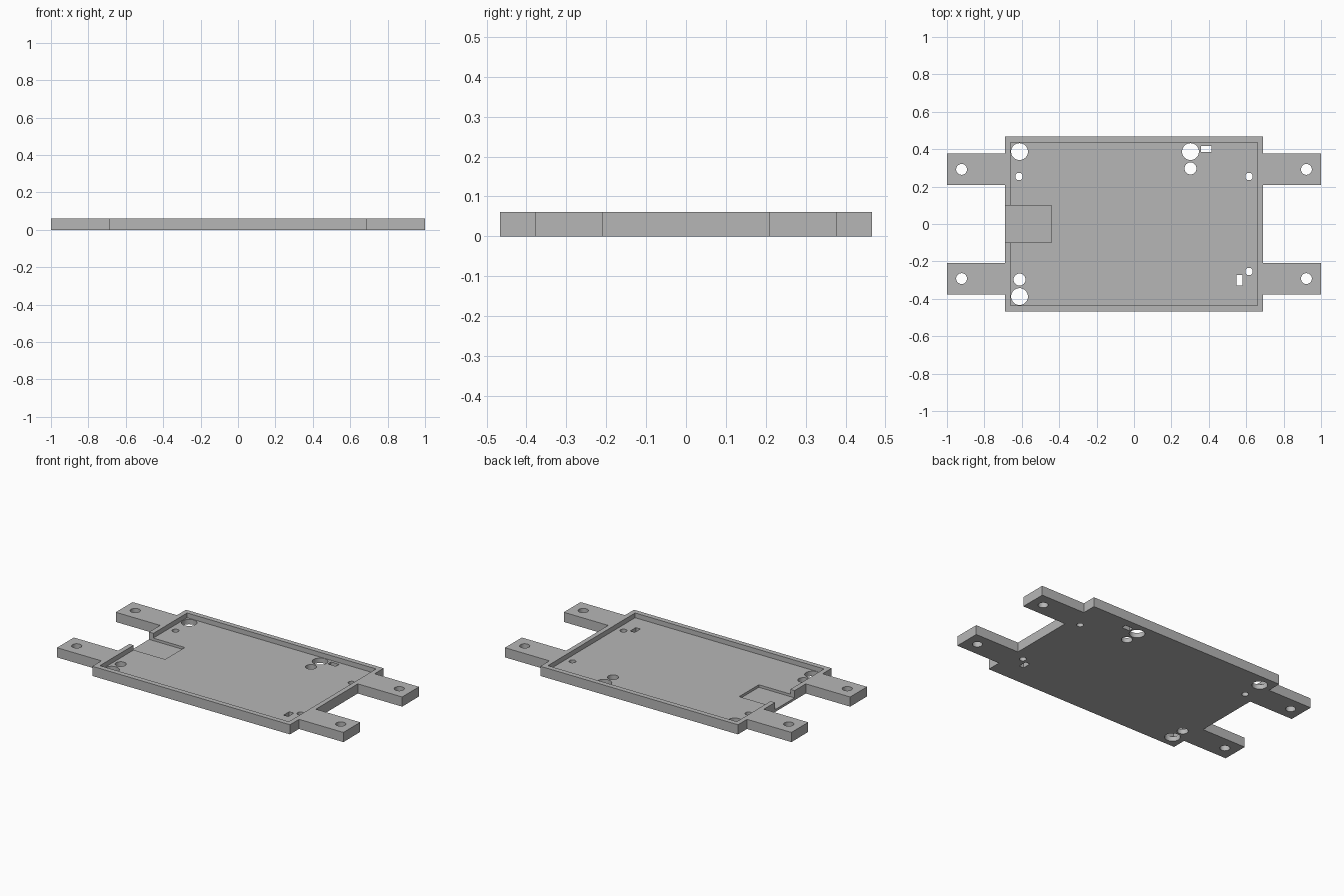
import bpy
import bmesh
import math

cube = bpy.data.objects.get("Cube")
if cube:
    bpy.data.objects.remove(cube, do_unlink=True)

HEIGHT, FLOOR, NOTCH_FLOOR = 0.061, 0.031, 0.015
BODY_X, BODY_Y = 0.69, 0.467
ARM_IN, ARM_OUT = 0.209, 0.377

grey = bpy.data.materials.new("plain grey")
grey.use_nodes = True
colour = (0.47, 0.47, 0.47, 1)
grey.diffuse_color = colour
grey.node_tree.nodes["Principled BSDF"].inputs["Base Color"].default_value = colour


def prism(name, outline, z0, z1):
    """Extrude a closed counter-clockwise outline between two heights."""
    bm = bmesh.new()
    base = bm.faces.new([bm.verts.new((x, y, z0)) for x, y in outline])
    top = bmesh.ops.extrude_face_region(bm, geom=[base], use_keep_orig=True)["geom"]
    verts = [g for g in top if isinstance(g, bmesh.types.BMVert)]
    bmesh.ops.translate(bm, verts=verts, vec=(0, 0, z1 - z0))
    bmesh.ops.recalc_face_normals(bm, faces=bm.faces)
    mesh = bpy.data.meshes.new(name)
    bm.to_mesh(mesh)
    bm.free()
    obj = bpy.data.objects.new(name, mesh)
    bpy.context.collection.objects.link(obj)
    mesh.materials.append(grey)
    return obj


def rectangle(x0, x1, y0, y1):
    return [(x0, y0), (x1, y0), (x1, y1), (x0, y1)]


def circle(x, y, r, sides=40):
    steps = [2 * math.pi * i / sides for i in range(sides)]
    return [(x + r * math.cos(a), y + r * math.sin(a)) for a in steps]


# Body with four mounting arms as one outline, mirrored from a quarter
quarter = [(BODY_X, BODY_Y), (BODY_X, ARM_OUT), (1, ARM_OUT), (1, ARM_IN), (BODY_X, ARM_IN)]
right_side = quarter + [(x, -y) for x, y in reversed(quarter)]
outline = right_side + [(-x, y) for x, y in reversed(right_side)]
tray = prism("mounting_tray", outline, 0, HEIGHT)

# Recessed floor and the lower cable notch through the side wall
cutters = [
    prism("pocket_cutter", rectangle(-0.66, 0.66, -0.435, 0.435), FLOOR, 0.2),
    prism("notch_cutter", rectangle(-0.8, -0.44, -0.098, 0.098), NOTCH_FLOOR, 0.2),
]

# Round holes: arm screws, large access holes, medium and small holes
holes = [(sx * 0.922, sy * 0.292, 0.029) for sx in (-1, 1) for sy in (-1, 1)]
holes += [(-0.612, 0.387, 0.045), (0.302, 0.387, 0.045), (-0.612, -0.388, 0.045)]
holes += [(0.302, 0.297, 0.032), (-0.612, -0.297, 0.032)]
holes += [(-0.615, 0.254, 0.02), (0.615, 0.254, 0.02), (0.615, -0.254, 0.02)]
cutters += [prism("hole_cutter", circle(*h), -0.1, 0.2) for h in holes]

# Small rectangular slots
slots = [(0.358, 0.414, 0.385, 0.417), (0.548, 0.58, -0.328, -0.272)]
cutters += [prism("slot_cutter", rectangle(*s), -0.1, 0.2) for s in slots]

for cutter in cutters:
    cutter.hide_render = True
    mod = tray.modifiers.new(cutter.name, "BOOLEAN")
    mod.operation = "DIFFERENCE"
    mod.solver = "EXACT"
    mod.object = cutter

# Bake the cuts and discard the cutters
graph = bpy.context.evaluated_depsgraph_get()
cut_mesh = bpy.data.meshes.new_from_object(tray.evaluated_get(graph))
tray.modifiers.clear()
tray.data = cut_mesh
for cutter in cutters:
    bpy.data.objects.remove(cutter, do_unlink=True)

# Smooth hole walls, sharp corners
for obj in bpy.context.selected_objects:
    obj.select_set(False)
tray.select_set(True)
bpy.context.view_layer.objects.active = tray
bpy.ops.object.shade_smooth_by_angle(angle=math.radians(30))
